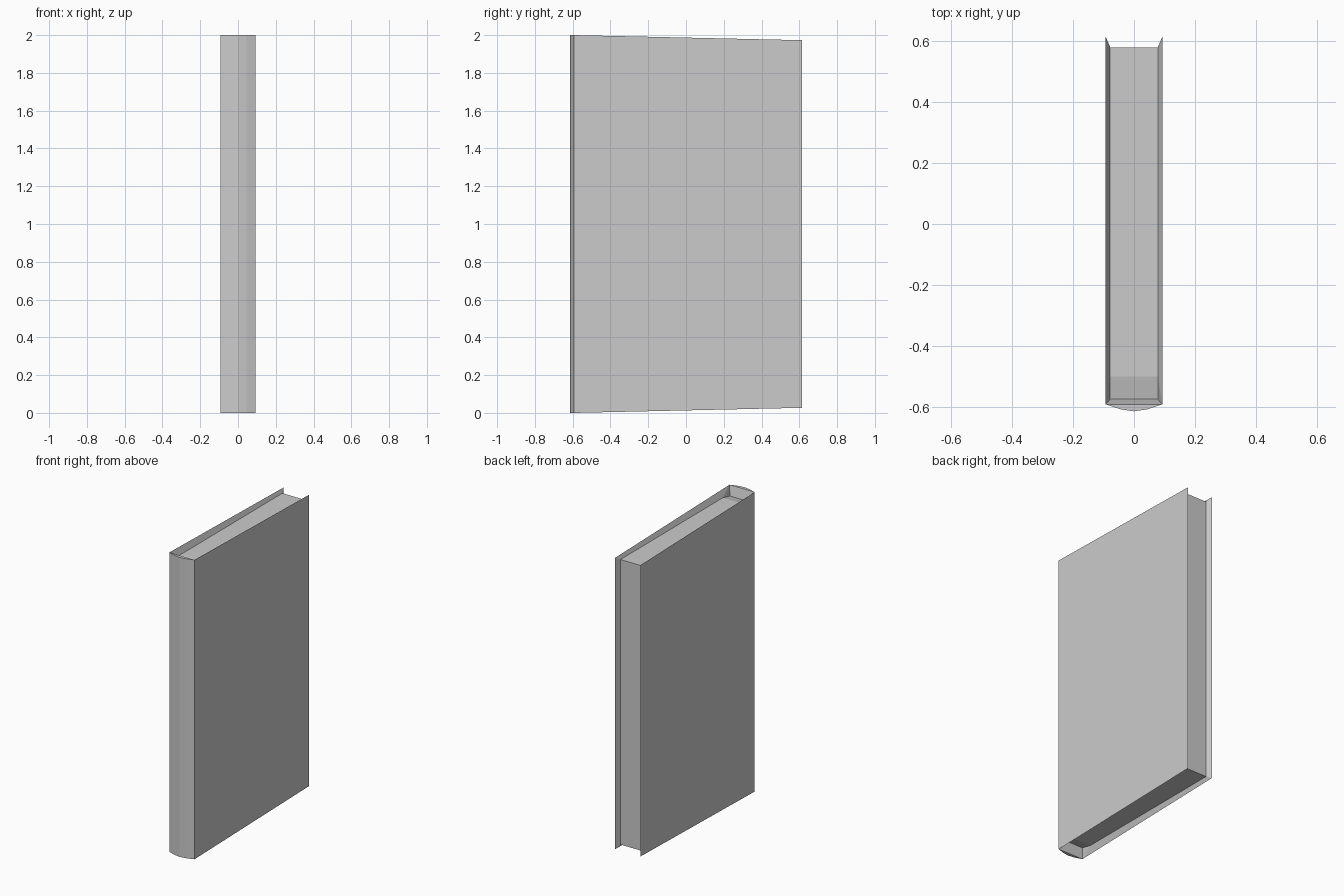
import bpy, bmesh

if "Cube" in bpy.data.objects:
    bpy.data.objects.remove(bpy.data.objects["Cube"])


def quarter_part(name, faces):
    """Build the +x, upper quarter from polygons and mirror it across x and z."""
    bm = bmesh.new()
    for face in faces:
        bm.faces.new([bm.verts.new(p) for p in face])
    bmesh.ops.remove_doubles(bm, verts=bm.verts, dist=0.0005)
    bmesh.ops.recalc_face_normals(bm, faces=bm.faces)
    # make sure the part faces away from the book's middle
    bm.faces.ensure_lookup_table()
    f = bm.faces[0]
    if f.normal.dot(f.calc_center_median()) < 0:
        bmesh.ops.reverse_faces(bm, faces=bm.faces)
    mesh = bpy.data.meshes.new(name)
    bm.to_mesh(mesh)
    bm.free()
    obj = bpy.data.objects.new(name, mesh)
    bpy.context.collection.objects.link(obj)
    obj.location.z = 1
    mirror = obj.modifiers.new("mirror", 'MIRROR')
    mirror.use_axis = (True, False, True)
    mirror.merge_threshold = 0.0005
    return obj


# Outer profile from the middle of the spine to the fore edge
rim = [(0, -0.615, 1), (0.045, -0.608, 1), (0.093, -0.592, 1), (0.093, 0.615, 0.973)]
spine_mid = (0, -0.592, 1)

# Page block edge, dipping slightly beside the spine
page = [(0.078, -0.575, 0.935), (0.078, -0.5, 0.952), (0.078, 0.58, 0.952)]


def at(p, x=None, z=None):
    return (p[0] if x is None else x, p[1], p[2] if z is None else z)


# Cover: spine and board walls, spine cap, and lips running in to the pages
cover = [[at(a, z=0), at(b, z=0), b, a] for a, b in zip(rim, rim[1:])]
cover.append([rim[0], rim[1], rim[2], spine_mid])
cover.append([spine_mid, rim[2], page[0], at(page[0], x=0)])
cover.append([rim[2], page[1], page[0]])
cover.append([rim[2], rim[3], page[2], page[1]])
cover.append([rim[3], at(rim[3], z=0), at(page[2], z=0), page[2]])
quarter_part("cover", cover)

# Pages: top surface and fore edge
pages = [[at(a, x=0), a, b, at(b, x=0)] for a, b in zip(page, page[1:])]
pages.append([at(page[2], x=0), page[2], at(page[2], z=0), at(page[2], x=0, z=0)])
quarter_part("pages", pages)
